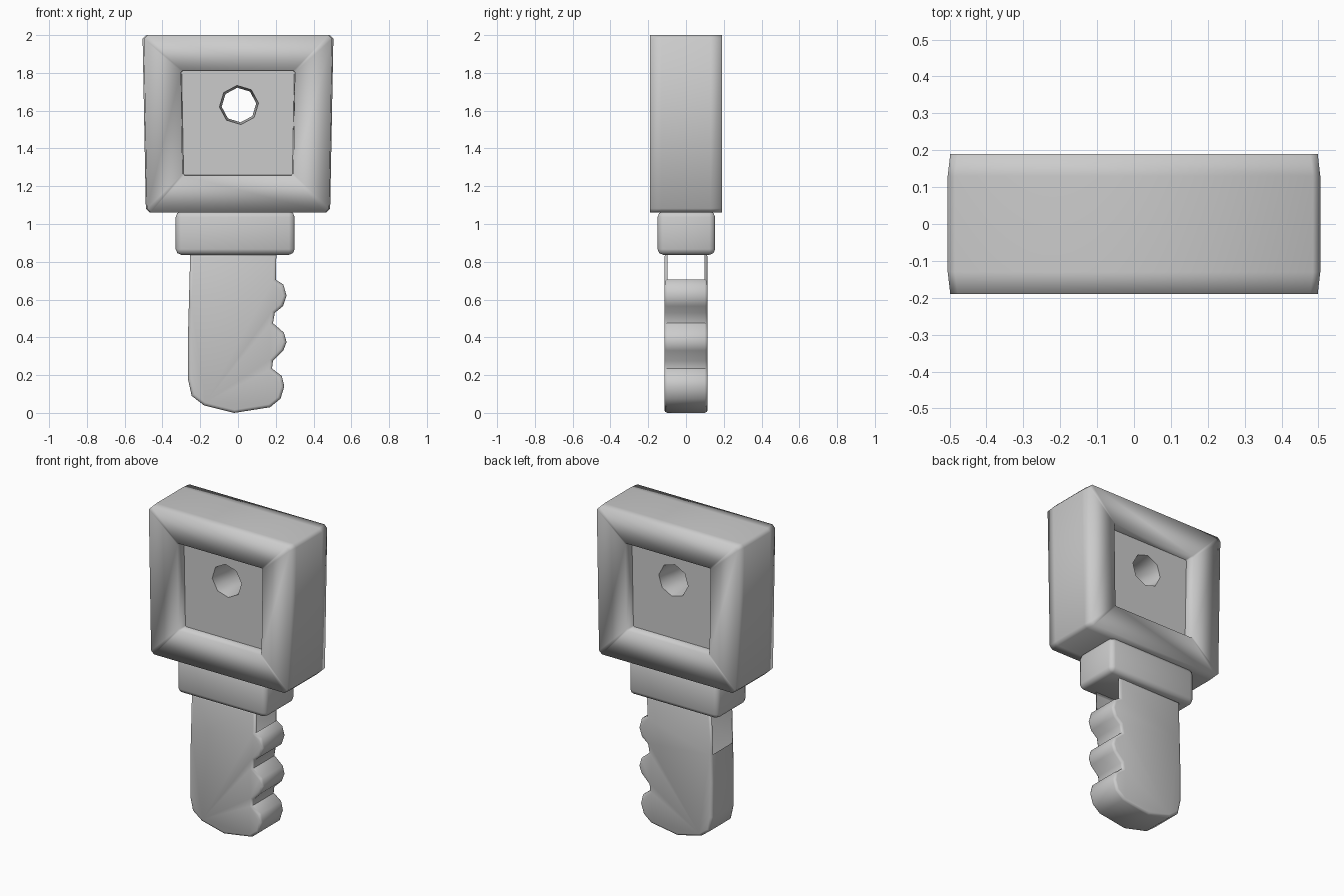
import bpy, bmesh
from math import sin, cos, pi, radians

if "Cube" in bpy.data.objects:
    bpy.data.objects.remove(bpy.data.objects["Cube"])


def finish(bm, name, angle):
    bmesh.ops.recalc_face_normals(bm, faces=bm.faces)
    mesh = bpy.data.meshes.new(name)
    bm.to_mesh(mesh)
    bm.free()
    ob = bpy.data.objects.new(name, mesh)
    bpy.context.collection.objects.link(ob)
    bpy.ops.object.select_all(action='DESELECT')
    ob.select_set(True)
    bpy.context.view_layer.objects.active = ob
    bpy.ops.object.shade_smooth_by_angle(angle=radians(angle))
    return ob


def ring(bm, pts, y):
    return [bm.verts.new((x, y, z)) for x, z in pts]


def skin(bm, a, b):
    n = len(a)
    return [bm.faces.new((a[i], a[(i + 1) % n], b[(i + 1) % n], b[i])) for i in range(n)]


def frame_outline(top, bottom, z0, z1, c):
    # tapered rectangle with clipped corners
    return [(-bottom, z0 + c), (-bottom + c, z0), (bottom - c, z0), (bottom, z0 + c),
            (top, z1 - c), (top - c, z1), (-top + c, z1), (-top, z1 - c)]


# Head frame: near-flat border on both faces with a step down to the panel
panel_y = 0.12
inner = frame_outline(0.298, 0.288, 1.26, 1.81, 0.006)
lip = frame_outline(0.302, 0.294, 1.256, 1.812, 0.008)
rim = frame_outline(0.498, 0.482, 1.062, 2.0, 0.02)
belly = frame_outline(0.505, 0.488, 1.062, 2.0, 0.02)
bm = bmesh.new()
sections = [(inner, -panel_y), (lip, -0.182), (rim, -0.19), (belly, -0.13),
            (belly, 0.13), (rim, 0.19), (lip, 0.182), (inner, panel_y)]
rings = [ring(bm, p, y) for p, y in sections]
for a, b in zip(rings, rings[1:]):
    skin(bm, a, b)
finish(bm, "head_frame", 120)

# Recessed panel with an eight-sided flared hole
bm = bmesh.new()


def hole(r):
    return [(0.005 + r * cos(i * pi / 4 + 0.1), 1.63 + r * sin(i * pi / 4 + 0.1)) for i in range(8)]


mouths = []
for y in (-panel_y, panel_y):
    loops = [ring(bm, inner, y), ring(bm, hole(0.104), y)]
    edges = [bm.edges.new((l[i], l[(i + 1) % 8])) for l in loops for i in range(8)]
    bmesh.ops.triangle_fill(bm, edges=edges, use_beauty=True, normal=(0, -1, 0))
    mouths.append(loops[1])
throat = ring(bm, hole(0.092), 0)
skin(bm, mouths[0], throat)
skin(bm, throat, mouths[1])
finish(bm, "pierced_panel", 50)

# Collar: rounded block
bm = bmesh.new()
bmesh.ops.create_cube(bm, size=1)
for v in bm.verts:
    v.co.x = v.co.x * 0.63 - 0.015
    v.co.y = v.co.y * 0.305 + 0.002
    v.co.z = v.co.z * 0.23 + 0.952
bmesh.ops.bevel(bm, geom=bm.edges[:], offset=0.03, segments=2, profile=0.5, affect='EDGES')
finish(bm, "collar", 50)

# Grip: hollow extruded outline with finger bumps
outline = [(-0.253, 0.84), (-0.26, 0.58), (-0.265, 0.40), (-0.265, 0.18), (-0.245, 0.09),
           (-0.18, 0.04), (-0.02, 0.0), (0.17, 0.03), (0.225, 0.075), (0.245, 0.14),
           (0.232, 0.195), (0.18, 0.235), (0.185, 0.275), (0.24, 0.33), (0.257, 0.375),
           (0.243, 0.425), (0.185, 0.475), (0.195, 0.53), (0.238, 0.565), (0.257, 0.62),
           (0.24, 0.68), (0.20, 0.705), (0.203, 0.84)]
bm = bmesh.new()
front, back = ring(bm, outline, -0.115), ring(bm, outline, 0.115)
skin(bm, front, back)
caps = [bm.faces.new(front), bm.faces.new(back)]
bmesh.ops.recalc_face_normals(bm, faces=bm.faces)
cap_edges = list({e for f in caps for e in f.edges})
bmesh.ops.bevel(bm, geom=cap_edges, offset=0.016, segments=2, profile=0.5, affect='EDGES')
# open slots just below the collar on both narrow sides, and the hidden top
gaps = []
for f in bm.faces:
    c = f.calc_center_median()
    if abs(c.y) < 0.01 and c.z > 0.70:
        gaps.append(f)
bmesh.ops.delete(bm, geom=gaps, context='FACES')
finish(bm, "grip", 50)
